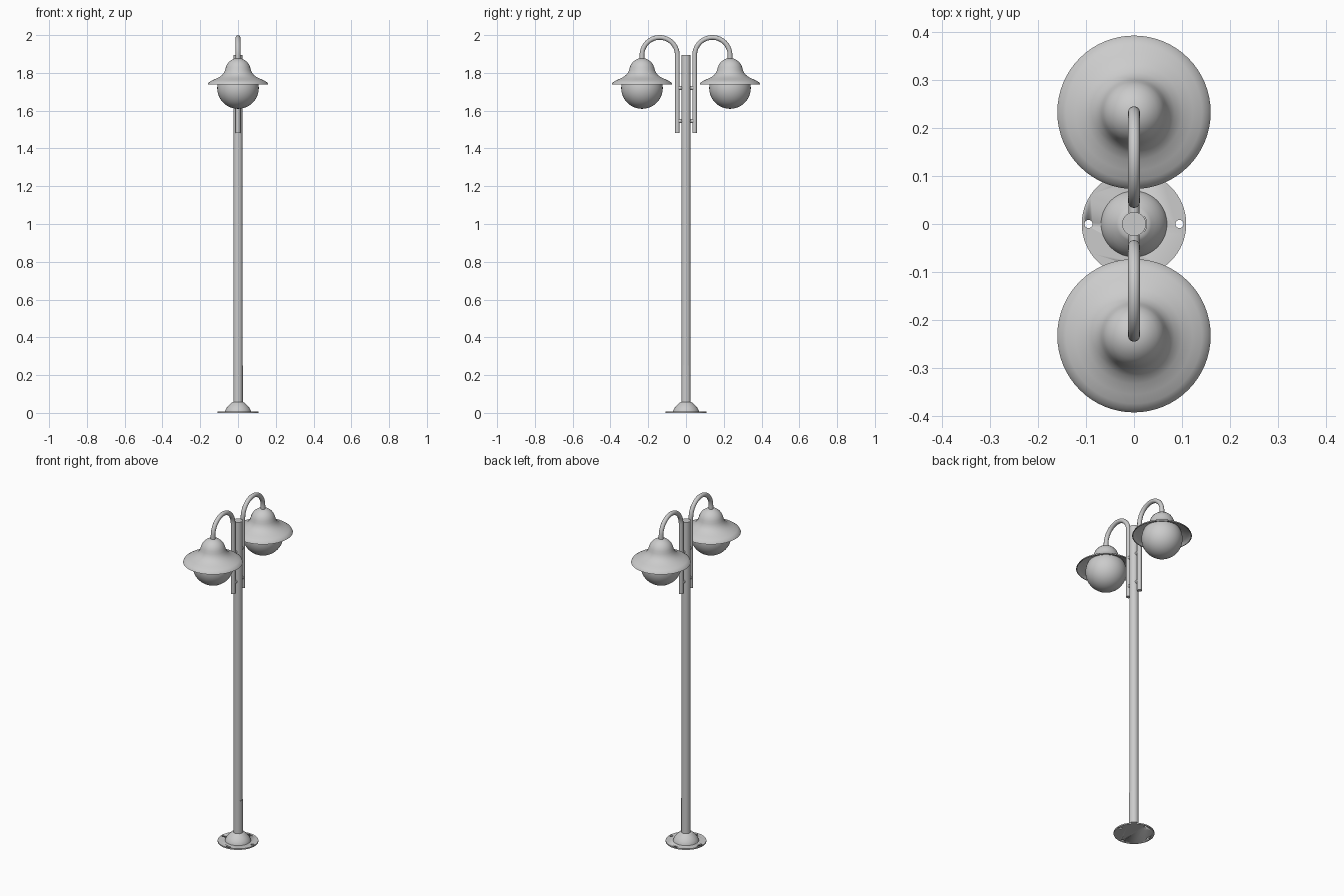
import bpy, bmesh
from math import pi, sin, cos, radians
from mathutils import Matrix, Vector

cube = bpy.data.objects.get("Cube")
if cube:
    bpy.data.objects.remove(cube, do_unlink=True)

grey = bpy.data.materials.new("light grey metal")
grey.use_nodes = True
grey.diffuse_color = (0.6, 0.6, 0.6, 1)
grey.node_tree.nodes["Principled BSDF"].inputs["Base Color"].default_value = (0.6, 0.6, 0.6, 1)


def activate(ob):
    bpy.ops.object.select_all(action='DESELECT')
    ob.select_set(True)
    bpy.context.view_layer.objects.active = ob


def finish(name, bm, loc=(0, 0, 0)):
    bmesh.ops.recalc_face_normals(bm, faces=bm.faces)
    me = bpy.data.meshes.new(name)
    bm.to_mesh(me)
    bm.free()
    me.materials.append(grey)
    ob = bpy.data.objects.new(name, me)
    bpy.context.collection.objects.link(ob)
    ob.location = loc
    activate(ob)
    bpy.ops.object.shade_smooth_by_angle(angle=radians(35))
    return ob


def lathe(name, profile, loc=(0, 0, 0), steps=64):
    """Revolve (radius, height) points around z."""
    bm = bmesh.new()
    verts = [bm.verts.new((r, 0, z)) for r, z in profile]
    edges = [bm.edges.new(pair) for pair in zip(verts, verts[1:])]
    bmesh.ops.spin(bm, geom=verts + edges, cent=(0, 0, 0), axis=(0, 0, 1),
                   angle=2 * pi, steps=steps)
    bmesh.ops.remove_doubles(bm, verts=bm.verts, dist=1e-5)
    return finish(name, bm, loc)


def rod(name, start, end, radius, sides=24):
    a, b = Vector(start), Vector(end)
    turn = (b - a).to_track_quat('Z', 'Y').to_matrix().to_4x4()
    bm = bmesh.new()
    bmesh.ops.create_cone(bm, cap_ends=True, segments=sides, radius1=radius, radius2=radius,
                          depth=(b - a).length, matrix=Matrix.Translation((a + b) / 2) @ turn)
    return finish(name, bm)


def tube(name, points, radius):
    curve = bpy.data.curves.new(name, 'CURVE')
    curve.dimensions = '3D'
    curve.bevel_depth = radius
    curve.bevel_resolution = 6
    curve.use_fill_caps = True
    spline = curve.splines.new('POLY')
    spline.points.add(len(points) - 1)
    for p, co in zip(spline.points, points):
        p.co = (*co, 1)
    curve.materials.append(grey)
    ob = bpy.data.objects.new(name, curve)
    bpy.context.collection.objects.link(ob)
    activate(ob)
    bpy.ops.object.convert(target='MESH')
    bpy.ops.object.shade_smooth_by_angle(angle=radians(35))
    return bpy.context.object


# Base flange with four bolt holes
flange = rod("base_flange", (0, 0, 0), (0, 0, 0.007), 0.109, 64)
for i in range(4):
    a = i * pi / 2
    x, y = 0.095 * cos(a), 0.095 * sin(a)
    cutter = rod("hole_cutter", (x, y, -0.02), (x, y, 0.03), 0.0085)
    cutter.hide_render = True
    activate(flange)
    mod = flange.modifiers.new("hole", 'BOOLEAN')
    mod.object = cutter
    mod.operation = 'DIFFERENCE'
    mod.solver = 'EXACT'
    bpy.ops.object.modifier_apply(modifier=mod.name)
    bpy.data.objects.remove(cutter, do_unlink=True)

# Rounded collar at the foot of the pole
lathe("base_collar", [(0.069, 0.006), (0.067, 0.014), (0.062, 0.024), (0.054, 0.035),
                      (0.045, 0.044), (0.036, 0.052), (0.031, 0.056), (0.024, 0.057)])

# Pole and its curved access door
rod("pole", (0, 0, 0.005), (0, 0, 1.895), 0.025, 40)
bm = bmesh.new()
outline = [(r * cos(radians(d)), r * sin(radians(d)), 0.05)
           for r, span in ((0.0275, range(-36, 37, 8)), (0.0235, range(36, -37, -8)))
           for d in span]
face = bm.faces.new([bm.verts.new(p) for p in outline])
top = bmesh.ops.extrude_face_region(bm, geom=[face])["geom"]
bmesh.ops.translate(bm, vec=(0, 0, 0.2), verts=[v for v in top if isinstance(v, bmesh.types.BMVert)])
finish("access_door", bm)

# Two mirrored lamp arms
INNER, LAMP, BEND_Z = 0.046, 0.233, 1.894
bend = (LAMP - INNER) / 2
hood_profile = [(0, 1.878), (0.018, 1.876), (0.034, 1.869), (0.048, 1.858), (0.058, 1.845),
                (0.064, 1.831), (0.068, 1.816), (0.074, 1.802), (0.084, 1.789),
                (0.1, 1.777), (0.122, 1.767), (0.142, 1.758), (0.154, 1.75), (0.16, 1.739),
                (0.156, 1.739), (0.15, 1.748), (0.138, 1.755), (0.118, 1.763),
                (0.096, 1.773), (0.08, 1.785), (0.07, 1.799), (0.064, 1.814), (0, 1.82)]
globe_profile = [(0.11 * sin(radians(d)), 1.72 + 0.11 * cos(radians(d)))
                 for d in range(56, 180, 4)] + [(0, 1.61)]

for side, label in ((-1, "front"), (1, "back")):
    path = [(0, side * INNER, 1.483)]
    for i in range(33):
        a = pi - pi * i / 32
        path.append((0, side * (INNER + bend + bend * cos(a)), BEND_Z + bend * sin(a)))
    path.append((0, side * LAMP, 1.865))
    tube(label + "_arm", path, 0.0125)
    for z in (1.545, 1.72):
        rod(label + "_arm_spacer", (0, side * 0.02, z), (0, side * 0.042, z), 0.011)
    lathe(label + "_hood", hood_profile, (0, side * LAMP, 0))
    lathe(label + "_globe", globe_profile, (0, side * LAMP, 0))
